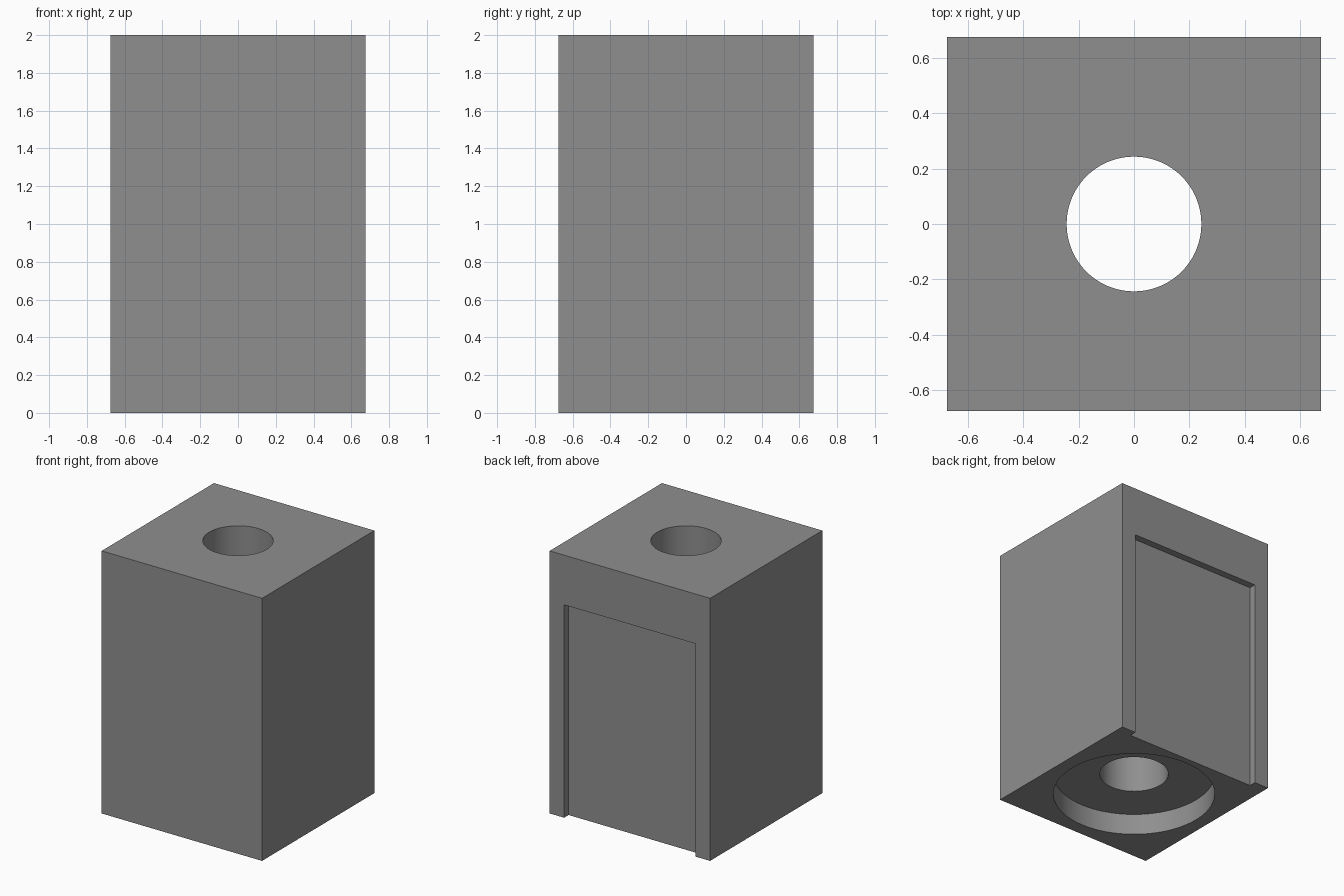
import bpy
import math

if "Cube" in bpy.data.objects:
    bpy.data.objects.remove(bpy.data.objects["Cube"])

U = 2 / 37                      # model unit: the block is 25 x 25 x 37
W, H = 25 * U, 37 * U
OVER = 0.1                      # cutter overshoot


def box(name, size, centre):
    bpy.ops.mesh.primitive_cube_add(size=1, location=centre)
    ob = bpy.context.object
    ob.name = name
    ob.scale = size
    bpy.ops.object.transform_apply(location=True, rotation=False, scale=True)
    return ob


def cylinder(name, radius, z0, z1):
    bpy.ops.mesh.primitive_cylinder_add(vertices=96, radius=radius, depth=z1 - z0,
                                        location=(0, 0, (z0 + z1) / 2))
    ob = bpy.context.object
    ob.name = name
    return ob


# Main block
block = box("block", (W, W, H), (0, 0, H / 2))

# Cutters: through hole, wide counterbore underneath, shallow back recess open at the bottom
depth, top = U, 30 * U
cutters = [
    cylinder("through_hole_cutter", 4.5 * U, -OVER, H + OVER),
    cylinder("counterbore_cutter", 10.6 * U, -OVER, 3 * U),
    box("back_recess_cutter", (20.5 * U, depth + OVER, top + OVER),
        (0, W / 2 + (OVER - depth) / 2, (top - OVER) / 2)),
]

bpy.context.view_layer.objects.active = block
for cutter in cutters:
    cutter.hide_render = True
    mod = block.modifiers.new(cutter.name, 'BOOLEAN')
    mod.operation = 'DIFFERENCE'
    mod.solver = 'EXACT'
    mod.object = cutter
    bpy.ops.object.modifier_apply(modifier=mod.name)
    bpy.data.objects.remove(cutter)

# Grey finish, smooth bores with sharp edges
grey = bpy.data.materials.new("grey")
grey.diffuse_color = (0.275, 0.275, 0.275, 1)
grey.use_nodes = True
grey.node_tree.nodes["Principled BSDF"].inputs["Base Color"].default_value = grey.diffuse_color
block.data.materials.clear()
block.data.materials.append(grey)
bpy.ops.object.select_all(action='DESELECT')
block.select_set(True)
bpy.ops.object.shade_smooth_by_angle(angle=math.radians(30))
